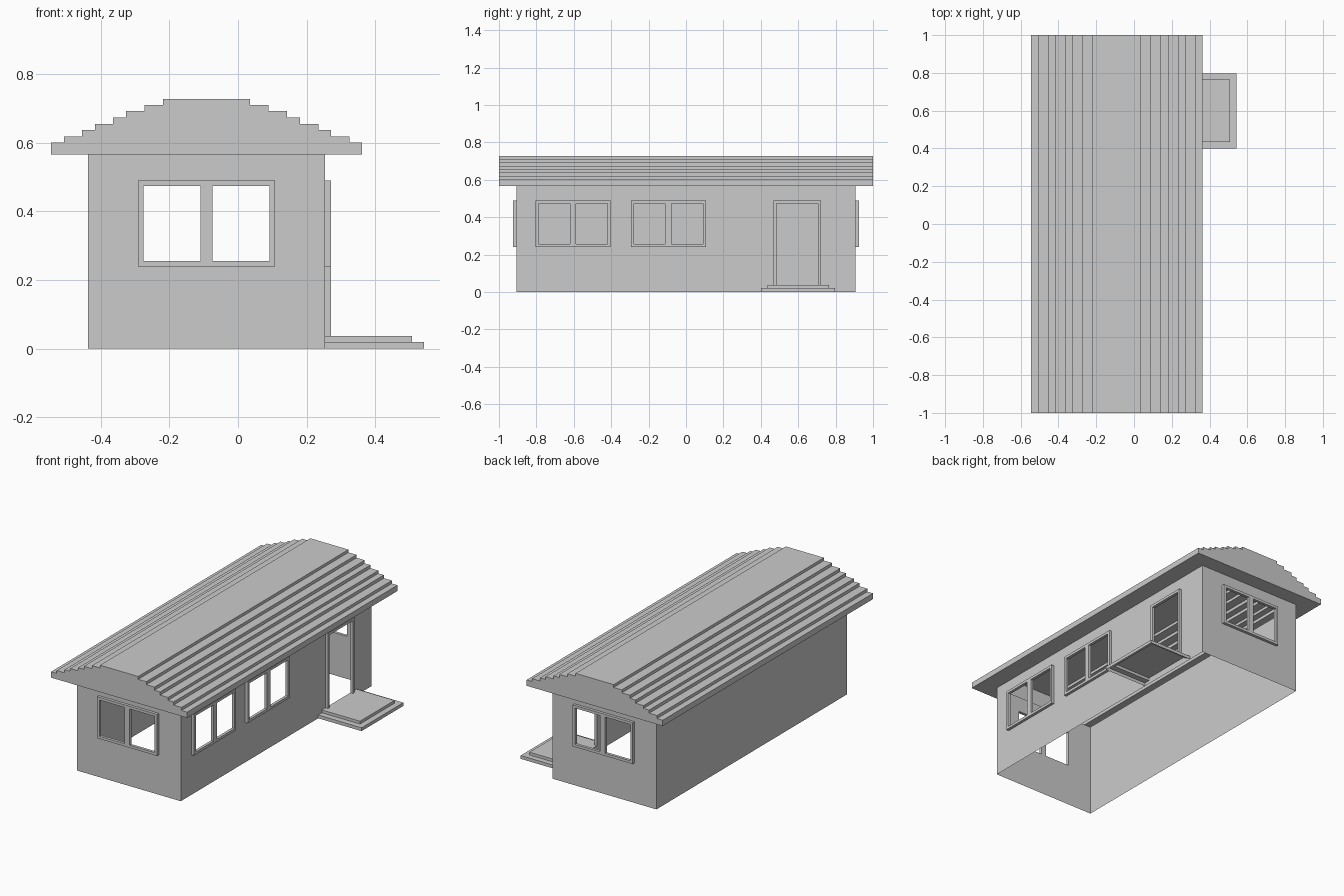
import bpy, bmesh
from mathutils import Vector

if "Cube" in bpy.data.objects:
    bpy.data.objects.remove(bpy.data.objects["Cube"])

XL, XR, YW, ZW = -0.438, 0.254, 0.907, 0.566   # wall planes and wall height
ZB, ZT = 0.24, 0.49                            # window frame bottom and top
RIM, DEPTH = 0.016, 0.017                      # frame border and projection


def finish(name, bm):
    me = bpy.data.meshes.new(name)
    bm.to_mesh(me)
    bm.free()
    ob = bpy.data.objects.new(name, me)
    bpy.context.collection.objects.link(ob)


def panel(name, place, u0, u1, v0, v1, holes=(), depth=0.0):
    """Flat sheet with rectangular holes; depth > 0 raises it and adds rims."""
    us = sorted({u0, u1, *[h[0] for h in holes], *[h[1] for h in holes]})
    vs = sorted({v0, v1, *[h[2] for h in holes], *[h[3] for h in holes]})
    bm = bmesh.new()
    grid = [[bm.verts.new(place(u, v, depth)) for v in vs] for u in us]
    for i in range(len(us) - 1):
        for j in range(len(vs) - 1):
            cu, cv = (us[i] + us[i + 1]) / 2, (vs[j] + vs[j + 1]) / 2
            if not any(a < cu < b and c < cv < d for a, b, c, d in holes):
                bm.faces.new((grid[i][j], grid[i + 1][j],
                              grid[i + 1][j + 1], grid[i][j + 1]))
    bmesh.ops.delete(bm, geom=[v for v in bm.verts if not v.link_faces], context='VERTS')
    out = Vector(place(0, 0, 1)) - Vector(place(0, 0, 0))
    if depth:
        rim = [e for e in bm.edges if e.is_boundary]
        new = bmesh.ops.extrude_edge_only(bm, edges=rim)["geom"]
        bmesh.ops.translate(bm, vec=-out * depth,
                            verts=[g for g in new if isinstance(g, bmesh.types.BMVert)])
    bmesh.ops.recalc_face_normals(bm, faces=bm.faces[:])
    bm.faces.ensure_lookup_table()
    bm.normal_update()
    if bm.faces[0].normal.dot(out) < 0:
        bmesh.ops.reverse_faces(bm, faces=bm.faces[:])
    finish(name, bm)


def panes(centre):
    """Two glass openings of a double window."""
    return [(centre - 0.2 + RIM, centre - 0.017, ZB + RIM, ZT - RIM),
            (centre + 0.017, centre + 0.2 - RIM, ZB + RIM, ZT - RIM)]


# Wall planes: (along, up, outward) -> xyz
right = lambda u, v, d: (XR + d, u, v)
left = lambda u, v, d: (XL - d, u, v)
front = lambda u, v, d: (u, -YW - d, v)
back = lambda u, v, d: (u, YW + d, v)

# End walls with one double window each
for side, place in (("front", front), ("back", back)):
    c = -0.092
    panel(side + "_wall", place, XL, XR, 0, ZW, panes(c))
    panel(side + "_window_frame", place, c - 0.2, c + 0.2, ZB, ZT, panes(c), DEPTH)

# Long walls: plain left, right with two windows and a doorway
door = (0.484, 0.706, 0.037, ZT - RIM)
panel("left_wall", left, -YW, YW, 0, ZW)
panel("right_wall", right, -YW, YW, 0, ZW, panes(-0.604) + panes(-0.094) + [door])
for i, c in enumerate((-0.604, -0.094)):
    panel(f"right_window_frame_{i + 1}", right, c - 0.2, c + 0.2, ZB, ZT, panes(c), DEPTH)
panel("door_frame", right, 0.469, 0.721, 0.037, ZT, [door], DEPTH)

# Stepped roof shell with gable ends, hollow above the room
RC = -0.0915
halves = [0.4535, 0.416, 0.363, 0.326, 0.273, 0.235, 0.181, 0.127]
tops = [0.601, 0.619, 0.638, 0.655, 0.674, 0.693, 0.711, 0.728]
half_profile, z = [], ZW
for h, top in zip(halves, tops):
    half_profile += [(h, z), (h, top)]
    z = top
profile = [(RC - h, z) for h, z in half_profile] + [(RC + h, z) for h, z in reversed(half_profile)]
bm = bmesh.new()
ends = [[bm.verts.new((x, y, z)) for x, z in profile] for y in (-1, 1)]
for i in range(len(profile) - 1):
    bm.faces.new((ends[0][i], ends[0][i + 1], ends[1][i + 1], ends[1][i]))
for e in ends:
    bm.faces.new(e)
bmesh.ops.recalc_face_normals(bm, faces=bm.faces[:])
finish("roof", bm)

# Eave underside, open over the room
panel("eave_underside", lambda u, v, d: (u, v, ZW - d),
      RC - halves[0], RC + halves[0], -1, 1, [(XL, XR, -YW, YW)])

# Two doorsteps as one open-bottomed stepped shell
bm = bmesh.new()
loops = []
for x, y0, y1, z in ((0.543, 0.4, 0.797, 0), (0.543, 0.4, 0.797, 0.02),
                     (0.508, 0.435, 0.764, 0.02), (0.508, 0.435, 0.764, 0.037)):
    loops.append([bm.verts.new(p) for p in ((XR, y0, z), (x, y0, z), (x, y1, z), (XR, y1, z))])
for a, b in zip(loops, loops[1:]):
    for i in range(3):
        bm.faces.new((a[i], a[i + 1], b[i + 1], b[i]))
bm.faces.new(loops[-1])
finish("door_steps", bm)
